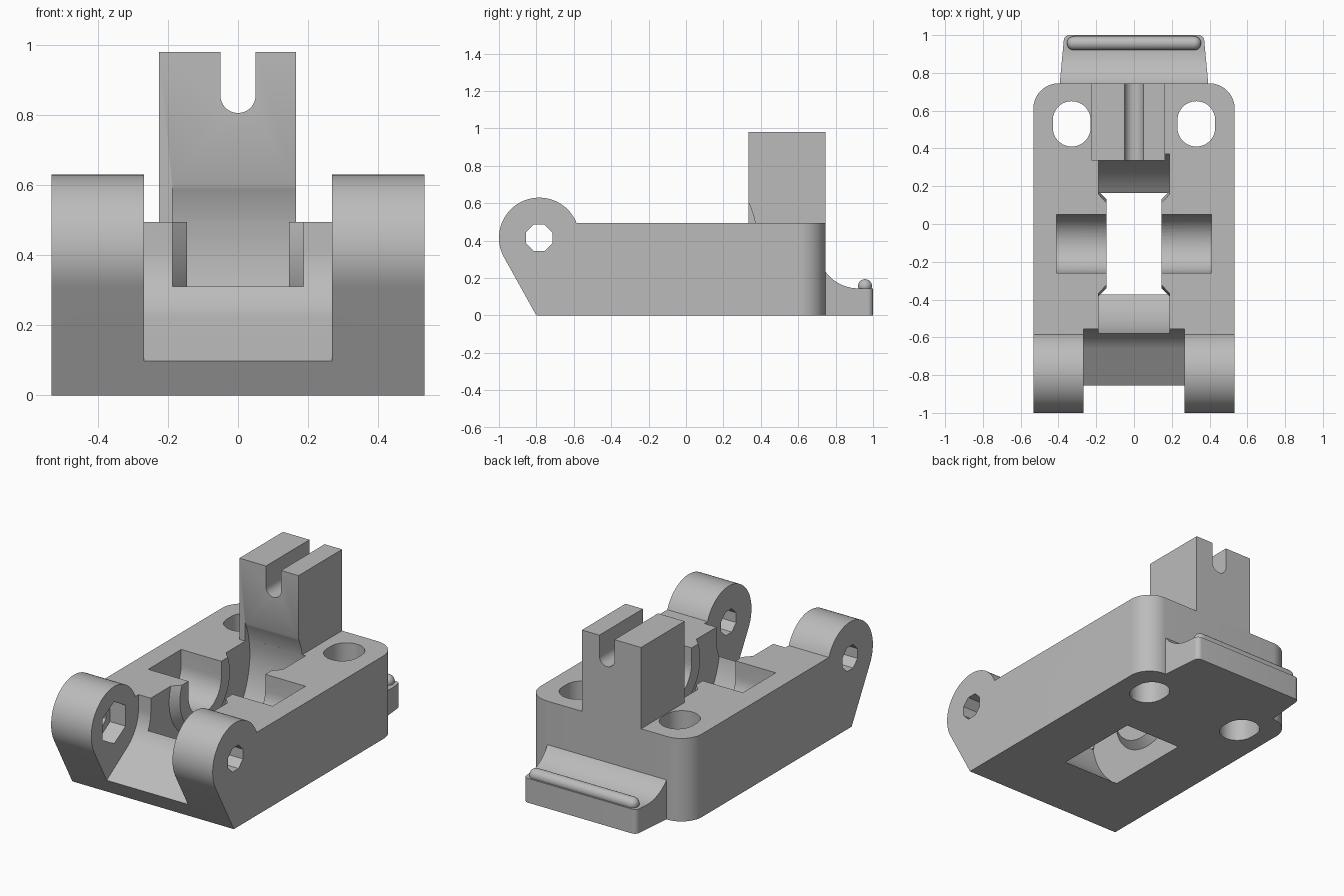
import bpy, bmesh, math
from math import sin, cos, radians

if "Cube" in bpy.data.objects:
    bpy.data.objects.remove(bpy.data.objects["Cube"])

grey = bpy.data.materials.new("plain grey")
grey.use_nodes = True
grey.diffuse_color = (0.5, 0.5, 0.5, 1)
grey.node_tree.nodes["Principled BSDF"].inputs["Base Color"].default_value = grey.diffuse_color


def finish(name, bm):
    bmesh.ops.recalc_face_normals(bm, faces=bm.faces)
    mesh = bpy.data.meshes.new(name)
    bm.to_mesh(mesh)
    bm.free()
    mesh.materials.append(grey)
    ob = bpy.data.objects.new(name, mesh)
    bpy.context.collection.objects.link(ob)
    return ob


def prism(name, pts, axis, lo, hi):
    """Extrude a 2D outline: 'x' takes (y, z), 'y' takes (x, z), 'z' takes (x, y)."""
    place = {"x": lambda a, b, d: (d, a, b),
             "y": lambda a, b, d: (a, d, b),
             "z": lambda a, b, d: (a, b, d)}[axis]
    bm = bmesh.new()
    face = bm.faces.new([bm.verts.new(place(a, b, lo)) for a, b in pts])
    ext = bmesh.ops.extrude_face_region(bm, geom=[face])
    step = place(0, 0, hi - lo)
    bmesh.ops.translate(bm, vec=step, verts=[v for v in ext["geom"] if isinstance(v, bmesh.types.BMVert)])
    return finish(name, bm)


def arc(a, b, r, start, end, n=24):
    return [(a + r * cos(radians(start + (end - start) * i / n)),
             b + r * sin(radians(start + (end - start) * i / n))) for i in range(n + 1)]


def ngon(a, b, r, n, turn):
    return arc(a, b, r, turn, turn + 360, n)[:-1]


def box(x0, x1, y0, y1):
    return [(x0, y0), (x1, y0), (x1, y1), (x0, y1)]


def lathe_x(name, profile, y, z, n=96):
    """Spin an (x, radius) profile about an axis along x."""
    bm = bmesh.new()
    vs = [bm.verts.new((px, y + r, z)) for px, r in profile]
    es = [bm.edges.new(p) for p in zip(vs, vs[1:])]
    bmesh.ops.spin(bm, geom=vs + es, cent=(0, y, z), axis=(1, 0, 0),
                   angle=2 * math.pi, steps=n, use_duplicate=False)
    bmesh.ops.remove_doubles(bm, verts=bm.verts, dist=1e-5)
    return finish(name, bm)


def boolean(ob, cutter, op="DIFFERENCE"):
    mod = ob.modifiers.new("cut", "BOOLEAN")
    mod.object, mod.operation, mod.solver = cutter, op, "EXACT"
    bpy.context.view_layer.update()
    mesh = bpy.data.meshes.new_from_object(ob.evaluated_get(bpy.context.evaluated_depsgraph_get()))
    ob.modifiers.clear()
    ob.data = mesh


W, BACK, TOP = 0.533, 0.745, 0.495     # body half width, back face, deck height
HY, HZ = -0.785, 0.415                 # hinge axis
WY, WZ = -0.105, 0.402                 # wheel axis

# Body: side outline with hinge knuckles, rounded at the back corners
side = [(-0.8, 0), (BACK, 0), (BACK, TOP)] + arc(HY, HZ, 0.215, 21.8, 210, 40)
body = prism("body", side, "x", -W, W)
plan = ([(-W, -1.2), (W, -1.2)] + arc(W - 0.135, BACK - 0.135, 0.135, 0, 90)
        + arc(0.135 - W, BACK - 0.135, 0.135, 90, 180))
plan = [(x, y + 0.0002 if y > BACK - 1e-6 else y) for x, y in plan]
cutters = [prism("plan_cutter", plan, "z", -0.2, 1)]
boolean(body, cutters[0], "INTERSECT")

# Gap between the knuckles: round clearance running out along a ramp
ramp = radians(32.5)
tx, tz = HY + 0.23 * sin(ramp), HZ - 0.23 * cos(ramp)
gap = ([(-1.2, 0.8), (HY + 0.23, 0.8)] + arc(HY, HZ, 0.23, 0, -57.5)
       + [(tx - 0.4 * cos(ramp), tz - 0.4 * sin(ramp)), (-1.2, 0)])
body_cutters = [prism("gap_cutter", gap, "x", -0.268, 0.268)]

# Hinge pin hole and nut recess
body_cutters.append(prism("pin_cutter", ngon(HY, HZ, 0.076, 8, 22.5), "x", -0.7, 0.7))
body_cutters.append(prism("nut_cutter", ngon(HY, HZ, 0.125, 6, 30), "x", -0.37, -0.2))

# Axle pockets, open at the top
pocket = arc(WY, WZ, 0.155, 180, 360) + [(WY + 0.155, 0.8), (WY - 0.155, 0.8)]
body_cutters.append(prism("axle_cutter", pocket, "x", -0.41, 0.41))

# Slotted mounting holes
for s in (-1, 1):
    slot = arc(s * 0.33, 0.55, 0.1, 0, 180) + arc(s * 0.33, 0.51, 0.1, 180, 360)
    body_cutters.append(prism("mount_cutter", slot, "z", -0.2, 0.8))

# Wheel well with tapered bosses left around the axle
half = [(0.145, 0), (0.145, 0.235), (0.187, 0.277), (0.187, 0.484)]
well = lathe_x("wheel_cutter", [(-x, r) for x, r in half] + half[::-1], WY, WZ)

for c in body_cutters + [well]:
    boolean(body, c)

# Tower with a round-bottomed slot
tower = prism("tower", box(-0.225, 0.165, 0.335, BACK), "z", TOP, 0.98)
notch = arc(0, 0.856, 0.05, 180, 360) + [(0.05, 1.2), (-0.05, 1.2)]
tower_slot = prism("slot_cutter", notch, "y", 0.2, 0.9)
boolean(tower, tower_slot)
boolean(tower, well)

# Rear tab, tapered in plan, with a concave top
tab_plan = ([(-0.393, BACK), (0.393, BACK)] + arc(0.342, 0.97, 0.03, 0, 90, 8)
            + arc(-0.342, 0.97, 0.03, 90, 180, 8))
tab = prism("rear_tab", tab_plan, "z", 0, 0.3)
scoop = [(0.6, 0.236), (BACK, 0.236)] + arc(0.92, 0.36, 0.215, 215.5, 270) + [(1.2, 0.145), (1.2, 0.5), (0.6, 0.5)]
tab_scoop = prism("scoop_cutter", scoop, "x", -0.6, 0.6)
boolean(tab, tab_scoop)

# Round-ended bead along the tab
ends = arc(0.318, 0, 0.037, 90, 0, 10)
bead = lathe_x("tab_bead", [(-x, r) for x, r in ends[::-1]] + ends, 0.957, 0.157, 32)

for c in cutters + body_cutters + [well, tower_slot, tab_scoop]:
    bpy.data.objects.remove(c)

# Smooth the round surfaces, keep the edges crisp
bpy.ops.object.select_all(action="DESELECT")
for ob in (body, tower, tab, bead):
    ob.select_set(True)
bpy.context.view_layer.objects.active = body
bpy.ops.object.shade_smooth_by_angle(angle=radians(25))
